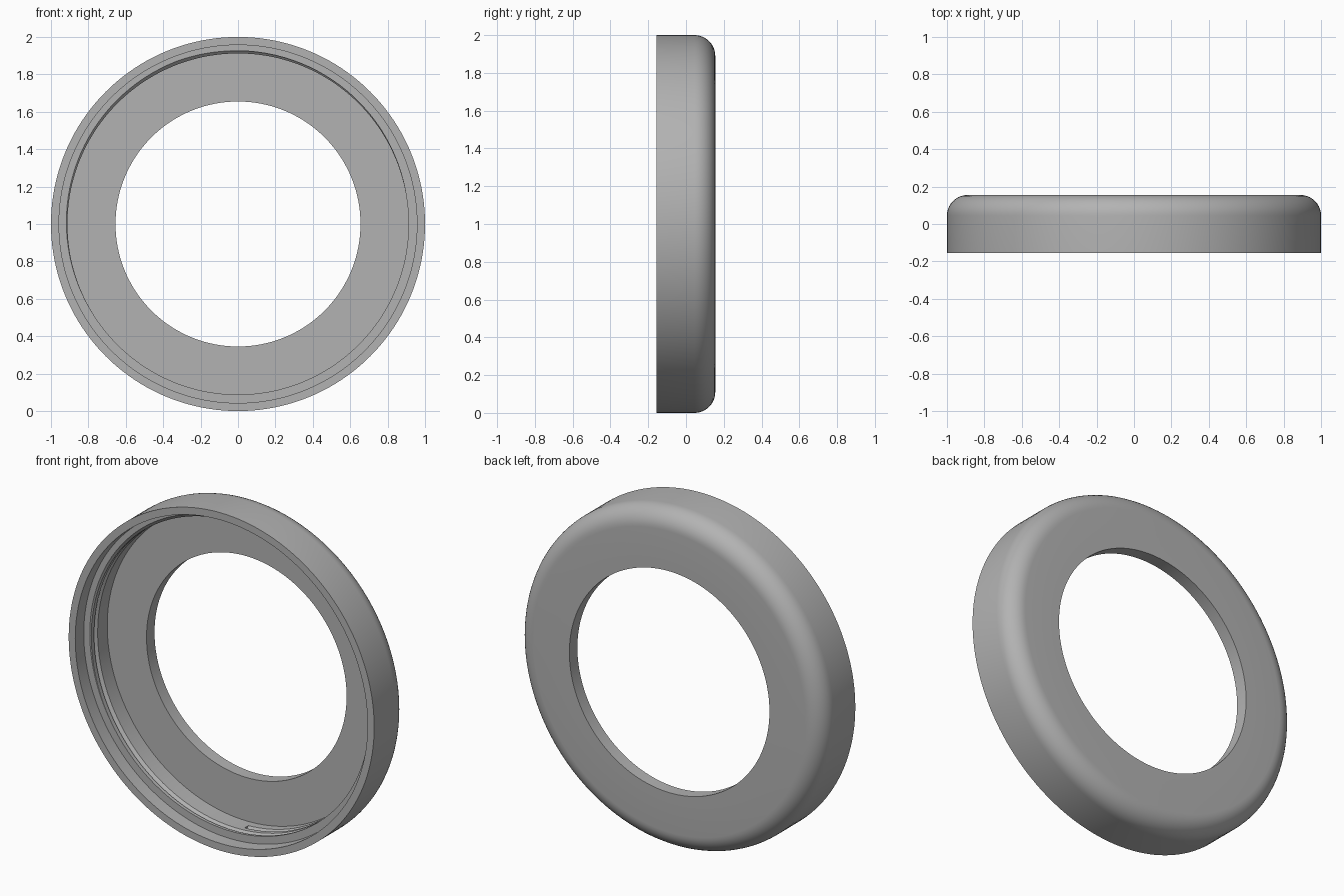
import bpy, bmesh
from math import sin, cos, pi, radians

if "Cube" in bpy.data.objects:
    bpy.data.objects.remove(bpy.data.objects["Cube"], do_unlink=True)

SEGMENTS = 160
HALF = 0.155             # half of the ring's depth
OUTER, RIM, WALL, HOLE = 1.0, 0.957, 0.912, 0.655
FILLET = 0.11
LEDGE_Y, PLATE_Y = -0.075, 0.08
PITCH, GROOVE_W, GROOVE_D = 0.06, 0.034, 0.018


def on_ring(radius, y, angle):
    return (radius * cos(angle), y, 1 + radius * sin(angle))


def skin(name, profiles, closed):
    """Join successive closed cross-sections into a solid."""
    bm = bmesh.new()
    loops = [[bm.verts.new(p) for p in prof] for prof in profiles]
    n = len(loops[0])
    for i in range(len(loops) if closed else len(loops) - 1):
        a, b = loops[i], loops[(i + 1) % len(loops)]
        for j in range(n):
            k = (j + 1) % n
            bm.faces.new((a[j], a[k], b[k], b[j]))
    if not closed:
        bm.faces.new(loops[0])
        bm.faces.new(loops[-1])
    bmesh.ops.recalc_face_normals(bm, faces=bm.faces)
    mesh = bpy.data.meshes.new(name)
    bm.to_mesh(mesh)
    bm.free()
    obj = bpy.data.objects.new(name, mesh)
    bpy.context.collection.objects.link(obj)
    return obj


# Plain grey material
grey = bpy.data.materials.new("grey")
grey.use_nodes = True
colour = (0.45, 0.45, 0.45, 1)
grey.diffuse_color = colour
grey.node_tree.nodes["Principled BSDF"].inputs["Base Color"].default_value = colour

# Ring body: stepped inside, rounded at the back outer edge
section = [(HOLE, HALF), (HOLE, PLATE_Y), (WALL, PLATE_Y), (WALL, LEDGE_Y),
           (RIM, LEDGE_Y), (RIM, -HALF), (OUTER, -HALF)]
for i in range(11):
    t = i / 10 * pi / 2
    section.append((OUTER - FILLET + FILLET * cos(t), HALF - FILLET + FILLET * sin(t)))
ring = skin("threaded_ring",
            [[on_ring(r, y, 2 * pi * s / SEGMENTS) for r, y in section]
             for s in range(SEGMENTS)], True)
ring.data.materials.append(grey)

# Helical V-shaped cutter for the internal thread
turns = []
overlap = 0.008
half = GROOVE_W / 2 * (1 + overlap / GROOVE_D)
for deg in range(290, -451, -3):
    y = LEDGE_Y + PITCH * (110 - deg) / 360
    a = radians(deg + 0.7)
    turns.append([on_ring(WALL - overlap, y - half, a),
                  on_ring(WALL + GROOVE_D, y, a),
                  on_ring(WALL - overlap, y + half, a)])
cutter = skin("thread_cutter", turns, False)
cutter.data.materials.append(grey)
cutter.hide_render = True

cut = ring.modifiers.new("thread", "BOOLEAN")
cut.operation = "DIFFERENCE"
cut.solver = "EXACT"
cut.object = cutter
bpy.ops.object.select_all(action="DESELECT")
bpy.context.view_layer.objects.active = ring
ring.select_set(True)
bpy.ops.object.modifier_apply(modifier=cut.name)
bpy.data.objects.remove(cutter, do_unlink=True)
bpy.ops.object.shade_smooth_by_angle(angle=radians(25))
